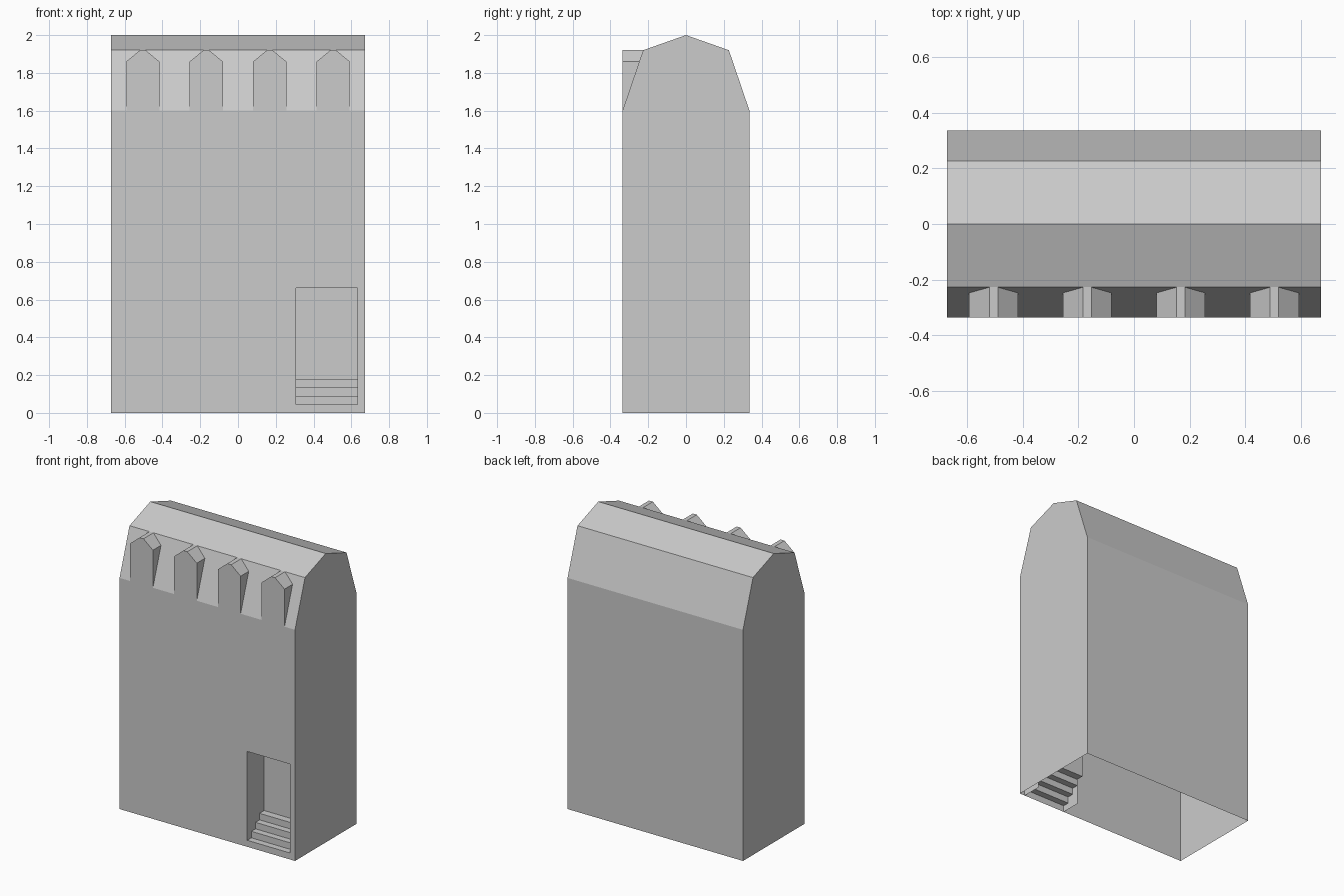
import bpy

if "Cube" in bpy.data.objects:
    bpy.data.objects.remove(bpy.data.objects["Cube"])

W, D = 0.672, 0.336            # half width, half depth
EAVE, KNEE, TOP = 1.6, 1.92, 2.0
KNEE_Y = 0.227
DOOR_L, DOOR_R, DOOR_H = 0.306, 0.632, 0.66
RISE, TREAD, STEPS = 0.045, 0.045, 4
DEPTH = 0.186                  # doorway recess depth


def make(name, polys):
    """Object from a list of polygons, each a list of points; shared points are welded."""
    index, faces = {}, []
    for poly in polys:
        faces.append([index.setdefault(tuple(round(c, 5) for c in p), len(index)) for p in poly])
    mesh = bpy.data.meshes.new(name)
    mesh.from_pydata(list(index), [], faces)
    obj = bpy.data.objects.new(name, mesh)
    bpy.context.collection.objects.link(obj)
    return obj


def strip(path, x0, x1):
    """Quads sweeping a (y, z) path from x0 to x1."""
    return [[(x0, *a), (x1, *a), (x1, *b), (x0, *b)] for a, b in zip(path, path[1:])]


# Building shell: gambrel section, open underneath, front wall cut for the doorway
section = [(D, 0), (D, EAVE), (KNEE_Y, KNEE), (0, TOP), (-KNEE_Y, KNEE), (-D, EAVE), (-D, 0)]
shell = [[q for q in reversed(p)] for p in strip(section[:6], -W, W)]
shell.append([(W, y, z) for y, z in section])
shell.append([(-W, y, z) for y, z in reversed(section)])
shell.append([(x, -D, z) for x, z in [
    (-W, 0), (DOOR_L, 0), (DOOR_L, DOOR_H), (DOOR_R, DOOR_H), (DOOR_R, 0),
    (W, 0), (W, EAVE), (-W, EAVE)]])
for f in range(5):
    shell[f].reverse()
make("building_shell", shell)

# Doorway recess: back wall, ceiling and two side walls above and beside the steps
back, landing, last = -D + DEPTH, RISE * STEPS, -D + TREAD * (STEPS - 1)
side = [(-D, 0), (last, 0), (last, landing), (back, landing), (back, DOOR_H), (-D, DOOR_H)]
recess = strip([(back, landing), (back, DOOR_H), (-D, DOOR_H)], DOOR_L, DOOR_R)
recess.append([(DOOR_L, y, z) for y, z in side])
recess.append([(DOOR_R, y, z) for y, z in reversed(side)])
make("doorway_recess", recess)

# Entrance steps
path = [(-D, 0)]
for i in range(STEPS):
    y = -D + i * TREAD
    path.append((y, (i + 1) * RISE))
    path.append((back if i == STEPS - 1 else y + TREAD, (i + 1) * RISE))
make("entrance_steps", strip(path, DOOR_L, DOOR_R))


# Dormers: flush with the front wall, running back into the steep roof slope
def slope_y(z):
    return -D + (D - KNEE_Y) * (z - EAVE) / (KNEE - EAVE)


outline = [(-0.0875, EAVE), (-0.0875, 1.86), (-0.015, KNEE),
           (0.015, KNEE), (0.0875, 1.86), (0.0875, EAVE)]
for n in range(4):
    cx = (n - 1.5) * W / 2
    front = [(cx + x, -D, z) for x, z in outline]
    rear = [(cx + x, slope_y(z), z) for x, z in outline]
    polys = [front[::-1]]
    polys.append([front[0], front[1], rear[1]])
    polys += [[front[i], front[i + 1], rear[i + 1], rear[i]] for i in range(1, 4)]
    polys.append([front[4], front[5], rear[4]])
    make(f"dormer_{n + 1}", polys)
